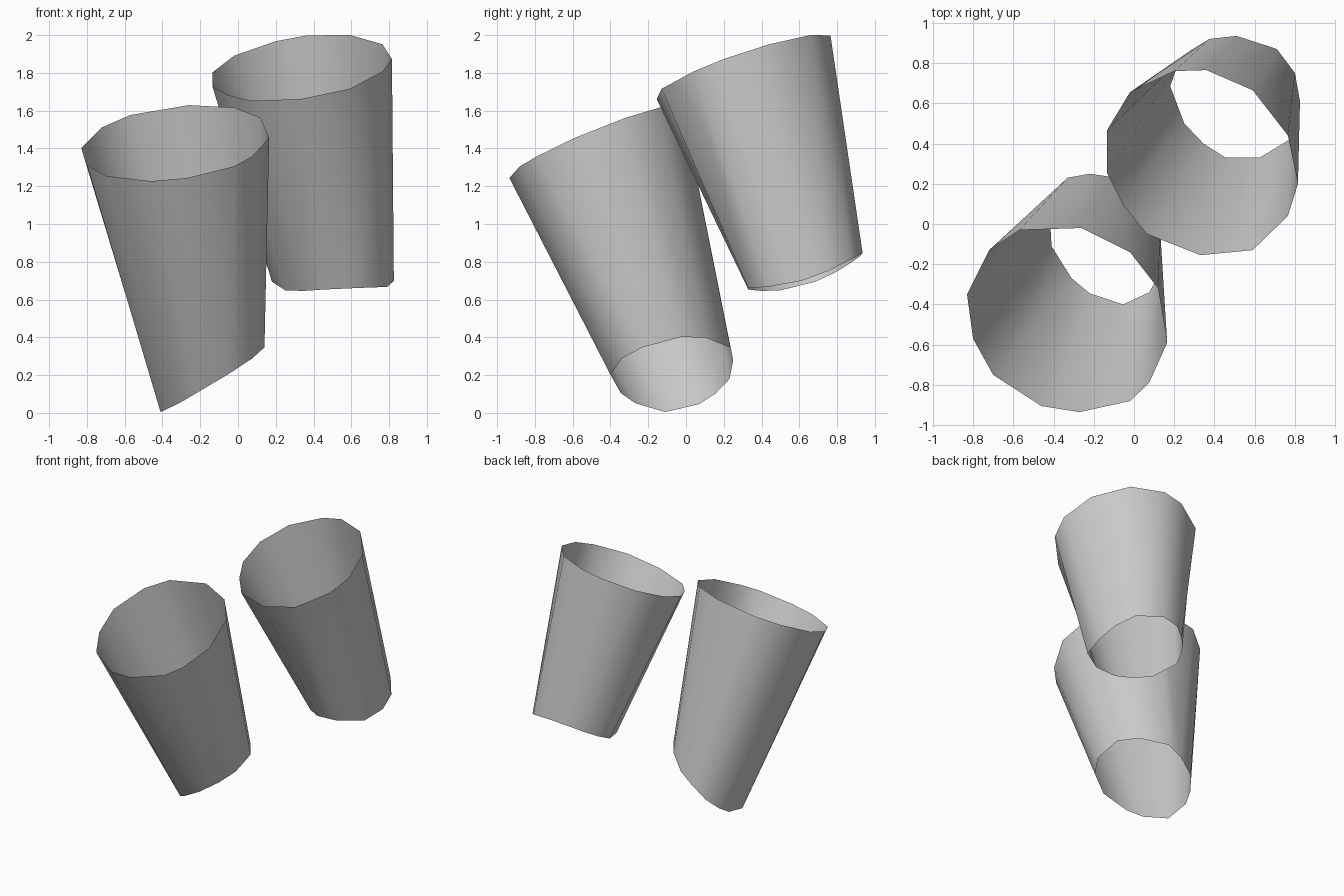
import bpy
import bmesh

# Start without the default cube
default_cube = bpy.data.objects.get("Cube")
if default_cube:
    bpy.data.objects.remove(default_cube, do_unlink=True)


def make_material(name, color):
    material = bpy.data.materials.new(name)
    material.use_nodes = True
    material.diffuse_color = color
    material.node_tree.nodes["Principled BSDF"].inputs["Base Color"].default_value = color
    return material


def rim_points(outline, height, slope_x, slope_y, bow_x=0, bow_y=0):
    """Lift a plan outline onto a tilted, slightly bowed cut surface."""
    return [(x, y, height + slope_x * x + slope_y * y + bow_x * x * x + bow_y * y * y)
            for x, y in outline]


def make_sleeve(name, upper_rim, lower_rim, material):
    """Join two rims with a thin open wall, twisted slightly by its diagonals."""
    bm = bmesh.new()
    upper = [bm.verts.new(point) for point in upper_rim]
    lower = [bm.verts.new(point) for point in lower_rim]
    count = len(upper)
    for i in range(count):
        following = (i + 1) % count
        bm.faces.new((upper[i], upper[following], lower[following]))
        bm.faces.new((upper[i], lower[following], lower[i]))
    for face in bm.faces:
        face.smooth = True
    mesh = bpy.data.meshes.new(name)
    bm.to_mesh(mesh)
    bm.free()
    mesh.materials.append(material)
    sleeve = bpy.data.objects.new(name, mesh)
    bpy.context.collection.objects.link(sleeve)
    return sleeve


grey = make_material("plain grey", (0.6, 0.6, 0.6, 1.0))

# Front sleeve: wide mouth above, slanted cut below
front_mouth = rim_points(
    [(-.83, -.35), (-.72, -.13), (-.57, -.03), (-.26, -.02), (-.02, -.14),
     (.12, -.32), (.165, -.59), (.075, -.79), (-.02, -.88), (-.27, -.935),
     (-.46, -.905), (-.7, -.75), (-.8, -.57)],
    height=1.678, slope_x=.155, slope_y=.42)
front_cuff = rim_points(
    [(-.42, .07), (-.39, .155), (-.33, .23), (-.22, .25), (-.12, .235),
     (.04, .1), (.13, -.03), (.14, -.23), (.075, -.34), (-.055, -.4),
     (-.22, -.345), (-.31, -.27), (-.41, -.11)],
    height=.35, slope_x=.534, slope_y=.291, bow_x=-.563)
make_sleeve("front_sleeve", front_mouth, front_cuff, grey)

# Rear sleeve: higher up, with a gently bowed cut below
rear_mouth = rim_points(
    [(-.135, .465), (-.02, .655), (.2, .76), (.36, .765), (.59, .665),
     (.765, .44), (.815, .2), (.765, .04), (.59, -.13), (.33, -.155),
     (.065, -.05), (-.055, .095), (-.135, .255)],
    height=1.659, slope_x=.175, slope_y=.36)
rear_cuff = rim_points(
    [(.215, .785), (.285, .865), (.375, .92), (.51, .935), (.71, .87),
     (.8, .75), (.825, .61), (.79, .43), (.625, .33), (.455, .33),
     (.345, .4), (.25, .5), (.18, .685)],
    height=.729, slope_x=.046, slope_y=-.508, bow_y=.65)
make_sleeve("rear_sleeve", rear_mouth, rear_cuff, grey)
